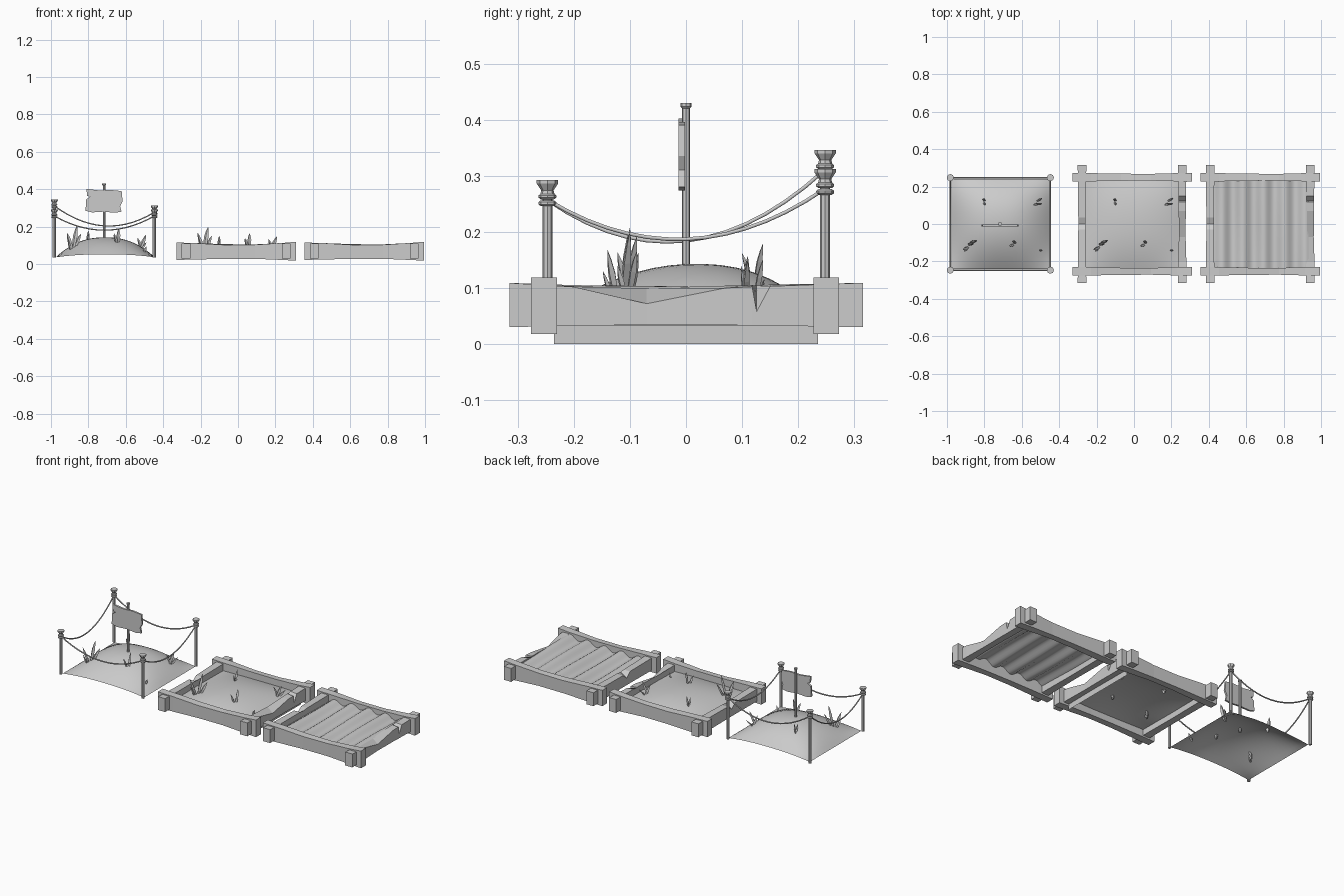
import bpy, bmesh, math
from mathutils import Vector

if "Cube" in bpy.data.objects:
    bpy.data.objects.remove(bpy.data.objects["Cube"])


def finish(name, bm, smooth=False, normals=True):
    if normals:
        bmesh.ops.recalc_face_normals(bm, faces=bm.faces)
    me = bpy.data.meshes.new(name)
    bm.to_mesh(me)
    bm.free()
    for p in me.polygons:
        p.use_smooth = smooth
    ob = bpy.data.objects.new(name, me)
    bpy.context.collection.objects.link(ob)
    return ob


def loft(bm, rings):
    # joins rings of points with quads and caps both ends
    vs = [[bm.verts.new(p) for p in r] for r in rings]
    n = len(vs[0])
    for a, b in zip(vs, vs[1:]):
        for i in range(n):
            j = (i + 1) % n
            bm.faces.new((a[i], a[j], b[j], b[i]))
    bm.faces.new(vs[0])
    bm.faces.new(vs[-1])


def lathe(bm, x, y, z, profile, n=8):
    loft(bm, [[(x + r * math.cos(2 * math.pi * i / n), y + r * math.sin(2 * math.pi * i / n), z + h)
               for i in range(n)] for r, h in profile])


def beam(name, axis, pos, sections, side=1):
    # each section: distance along, half width, bottom, inner top, outer top
    rings = []
    for t, w, zb, zi, zo in sections:
        ring = []
        for s, z in ((1, zb), (-1, zb), (-1, zi), (1, zo)):
            c = pos + side * s * w
            ring.append((t, c, z) if axis == 'x' else (c, t, z))
        rings.append(ring)
    bm = bmesh.new()
    loft(bm, rings)
    finish(name, bm)


def sheet(name, x0, x1, y0, y1, fn, nx=24, ny=16):
    bm = bmesh.new()
    g = [[bm.verts.new((x0 + (x1 - x0) * i / nx, y0 + (y1 - y0) * j / ny,
                        fn(2 * i / nx - 1, 2 * j / ny - 1))) for j in range(ny + 1)] for i in range(nx + 1)]
    for i in range(nx):
        for j in range(ny):
            bm.faces.new((g[i][j], g[i + 1][j], g[i + 1][j + 1], g[i][j + 1]))
    finish(name, bm, True, False)


def leaf(bm, base, tip, w):
    # pointed four-sided blade, widest above the middle
    a, b = Vector(base), Vector(tip)
    d = (b - a).normalized()
    u = d.cross(Vector((0.4, 1, 0))).normalized()
    v = d.cross(u)
    rings = []
    for t, k in ((0, .45), (.3, .85), (.6, 1), (.83, .6), (1, .05)):
        c = a.lerp(b, t)
        rings.append([c + u * w * k, c + v * w * k * .6, c - u * w * k, c - v * w * k * .6])
    loft(bm, rings)


def sprouts(name, cx, z):
    # offsets: base x, y, tip dx, dy, height, half width
    blades = [(-.168, -.11, .018, .01, .115, .013), (-.18, -.125, -.025, -.015, .085, .011),
              (-.16, -.10, .03, .015, .065, .010), (-.185, -.13, -.012, -.018, .05, .008),
              (.07, -.10, .002, .012, .07, .011), (.062, -.11, -.015, -.012, .045, .009),
              (-.092, .125, .002, .012, .06, .009), (-.09, .115, 0, -.015, .04, .007),
              (.19, .105, .028, .005, .068, .011), (.195, .11, -.022, -.012, .055, .009),
              (.19, .12, .03, .02, .03, .007), (.205, -.14, .015, -.003, .025, .008)]
    bm = bmesh.new()
    for x, y, dx, dy, h, w in blades:
        zz = z(x, y)
        leaf(bm, (cx + x - dx * .3, y - dy * .3, zz - .02), (cx + x + dx, y + dy, zz + h), w)
    finish(name, bm)


def rope(name, a, b, sag, r=.0037):
    a, b = Vector(a), Vector(b)
    cu = bpy.data.curves.new(name, 'CURVE')
    cu.dimensions = '3D'
    cu.bevel_depth = r
    cu.bevel_resolution = 1
    sp = cu.splines.new('POLY')
    sp.points.add(14)
    for i, p in enumerate(sp.points):
        t = i / 14
        q = a.lerp(b, t)
        p.co = (q.x, q.y, q.z - sag * 4 * t * (1 - t), 1)
    bpy.context.collection.objects.link(bpy.data.objects.new(name, cu))


# timber frames
for label, cx in (("middle", -.01), ("right", .675)):
    for end, y, s in (("front", -.253, -1), ("back", .25, 1)):
        beam(f"{label}_{end}_beam", 'x', y,
             [(cx - .32, .023, .022, .115, .115), (cx - .22, .022, .024, .112, .112),
              (cx - .06, .019, .028, .106, .102), (cx + .1, .018, .028, .105, .103),
              (cx + .24, .022, .022, .112, .112), (cx + .32, .023, .018, .119, .119)], s)
    beam(f"{label}_right_beam", 'y', cx + .268,
         [(-.315, .023, .03, .109, .109), (-.2, .022, .033, .103, .102), (-.07, .018, .034, .1, .072),
          (.07, .019, .034, .104, .1), (.118, .02, .033, .105, .102), (.126, .02, .033, .104, .058),
          (.15, .02, .033, .106, .103), (.315, .023, .03, .109, .109)])
    beam(f"{label}_left_beam", 'y', cx - .268,
         [(-.315, .023, .03, .109, .109), (-.2, .022, .033, .105, .105), (-.03, .02, .033, .103, .102),
          (.0, .02, .033, .1, .075), (.035, .02, .033, .103, .102), (.2, .022, .033, .106, .106),
          (.315, .023, .03, .109, .109)], -1)


# soil sheets
def bed(u, v):
    return .066 + .036 * (1 - abs(u) ** 2.2) * (1 - abs(v) ** 2.2)


def furrow(u, v):
    return .083 + .006 * u + .013 * math.sin(u * 4.6 * math.pi + .6) + .003 * math.sin(3 * u + 2 * v)


def mound(u, v):
    return .036 + .107 * (1 - abs(u) ** 2.3) * (1 - .85 * abs(v - .08 * (1 - v * v)) ** 2.2)


sheet("planted_soil", -.262, .246, -.235, .235, bed)
sheet("furrowed_soil", .42, .932, -.235, .235, furrow, 50, 6)
sheet("soil_mound", -.975, -.445, -.24, .24, mound)

# thin soil skirt hanging under the middle bed
bm = bmesh.new()
bm.faces.new([bm.verts.new(p) for p in ((.246, -.235, 0), (.246, .235, 0), (.246, .235, .066), (.246, -.235, .066))])
finish("soil_skirt", bm)

# plants
sprouts("middle_sprouts", -.01, lambda x, y: bed(x / .255, y / .235))
sprouts("mound_sprouts", -.71, lambda x, y: mound(x / .265, y / .24))

# rope posts with collars and flared caps
corners = [(-.982, -.247, .292), (-.447, -.247, .292), (-.447, .248, .312), (-.982, .248, .346)]
for i, (x, y, top) in enumerate(corners):
    bm = bmesh.new()
    lathe(bm, x, y, top, [(.009, .035 - top), (.009, -.03), (.013, -.026), (.011, -.018), (.019, -.006), (.019, 0)])
    for h in (-.029, -.041):
        lathe(bm, x, y, top + h, [(.012, -.005), (.016, -.002), (.016, .002), (.012, .005)])
    finish(f"rope_post_{i + 1}", bm)
    x2, y2, top2 = corners[(i + 1) % 4]
    sag = (.076, .08, .09, .1)[i]
    rope(f"rope_{i + 1}", (x, y, top - .035), (x2, y2, top2 - .035), sag)

# sign
bm = bmesh.new()
lathe(bm, -.716, 0, 0, [(.007, .12), (.007, .42), (.01, .423), (.01, .43)])
finish("sign_post", bm)
outline = [(-.815, .285), (-.78, .276), (-.72, .28), (-.66, .274), (-.623, .28), (-.63, .31), (-.617, .335),
           (-.622, .39), (-.68, .396), (-.74, .393), (-.81, .402), (-.807, .365), (-.79, .36), (-.812, .345)]
bm = bmesh.new()
loft(bm, [[(x, -.013, z) for x, z in outline], [(x, -.002, z) for x, z in outline]])
finish("sign_board", bm)
